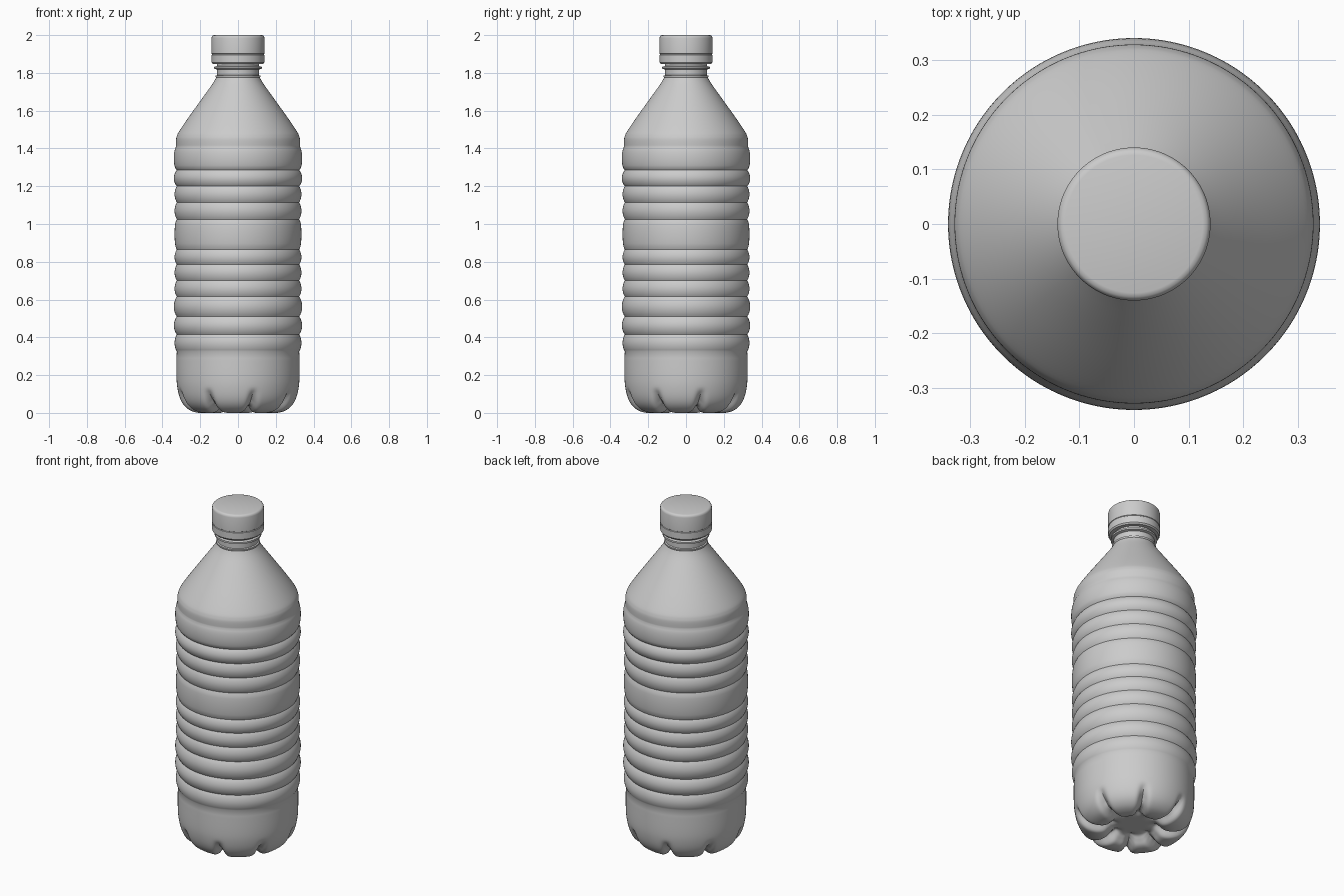
import bpy, bmesh
from math import sin, cos, pi, exp, radians

if "Cube" in bpy.data.objects:
    bpy.data.objects.remove(bpy.data.objects["Cube"])


def smooth(profile, n):
    """Catmull-Rom through (radius, height) points."""
    p = [profile[0]] + profile + [profile[-1]]
    out = []
    for i in range(1, len(p) - 2):
        for k in range(n):
            t = k / n
            out.append(tuple(
                0.5 * (2 * b + (c - a) * t + (2 * a - 5 * b + 4 * c - d) * t ** 2
                       + (3 * b - a - 3 * c + d) * t ** 3)
                for a, b, c, d in zip(p[i - 1], p[i], p[i + 1], p[i + 2])))
    return out + [profile[-1]]


def lathe(name, profile, seg, warp=None, sharp=35):
    """Revolve a profile about z; radius 0 ends become a single pole."""
    bm = bmesh.new()
    rings = []
    for r, z in profile:
        if r < 1e-6:
            rings.append([bm.verts.new((0, 0, z))] * seg)
            continue
        ring = []
        for i in range(seg):
            a = 2 * pi * i / seg
            rr, zz = warp(r, z, a) if warp else (r, z)
            ring.append(bm.verts.new((rr * cos(a), rr * sin(a), zz)))
        rings.append(ring)
    for lo, hi in zip(rings, rings[1:]):
        for i in range(seg):
            j = (i + 1) % seg
            bm.faces.new(list(dict.fromkeys((lo[i], lo[j], hi[j], hi[i]))))
    bmesh.ops.recalc_face_normals(bm, faces=bm.faces[:])
    me = bpy.data.meshes.new(name)
    bm.to_mesh(me)
    bm.free()
    ob = bpy.data.objects.new(name, me)
    bpy.context.collection.objects.link(ob)
    bpy.ops.object.select_all(action='DESELECT')
    ob.select_set(True)
    bpy.context.view_layer.objects.active = ob
    bpy.ops.object.shade_smooth_by_angle(angle=radians(sharp))
    return ob


def base_grooves(r, z, a):
    """Eight radial grooves that split the base into lobes."""
    if z > 0.14:
        return r, z
    d = (a - radians(15) + pi / 8) % (pi / 4) - pi / 8
    g = exp(-(d * max(r, 0.1) / 0.022) ** 2)
    fade_in = min(1, max(0, (r - 0.09) / 0.07))
    fade_out = min(1, max(0, (0.13 - z) / 0.09))
    g *= fade_in * fade_out
    out = min(1, max(0, (r - 0.2) / 0.1))
    return r - 0.03 * g * out, z + g * (0.045 - 0.02 * out)


# base: recessed centre, rounded lobes, straight lower wall
body = [(0, 0.05)] + smooth(
    [(0.05, 0.05), (0.11, 0.048), (0.135, 0.03), (0.16, 0.008), (0.19, 0.0),
     (0.225, 0.003), (0.26, 0.017), (0.29, 0.045), (0.31, 0.085),
     (0.322, 0.14), (0.326, 0.2), (0.326, 0.29)], 4)

# ribbed wall: bulges between successive grooves
grooves = [0.325, 0.415, 0.51, 0.615, 0.70, 0.785, 0.865,
           1.025, 1.115, 1.20, 1.285, 1.41]
for z0, z1 in zip(grooves, grooves[1:]):
    h = z1 - z0
    power = 0.45 if h > 0.12 else 0.8
    top = 0.34 if z0 in (0.415, 0.51, 1.20, 1.285) else 0.336
    low0 = 0.324
    for k in range(10):
        body.append((low0 + (top - low0) * sin(pi * k / 10) ** power, z0 + h * k / 10))

# shoulder cone and neck
body += smooth([(0.328, 1.41), (0.328, 1.445), (0.324, 1.465), (0.312, 1.49),
                (0.265, 1.56), (0.19, 1.665), (0.135, 1.742), (0.116, 1.775)], 4)
body += [(0.118, 1.778), (0.118, 1.785), (0.111, 1.788), (0.111, 1.818),
         (0.126, 1.822), (0.126, 1.832), (0.112, 1.836), (0.112, 1.87)]
lathe("bottle_body", body, 192, base_grooves)

# screw cap with a fine seam above the tamper band
cap = [(0.112, 1.848), (0.134, 1.848), (0.14, 1.856), (0.14, 1.895),
       (0.137, 1.897), (0.137, 1.900), (0.14, 1.902), (0.14, 1.985),
       (0.138, 1.993), (0.133, 1.998), (0.126, 2.0), (0, 2.0)]
lathe("screw_cap", cap, 96)
